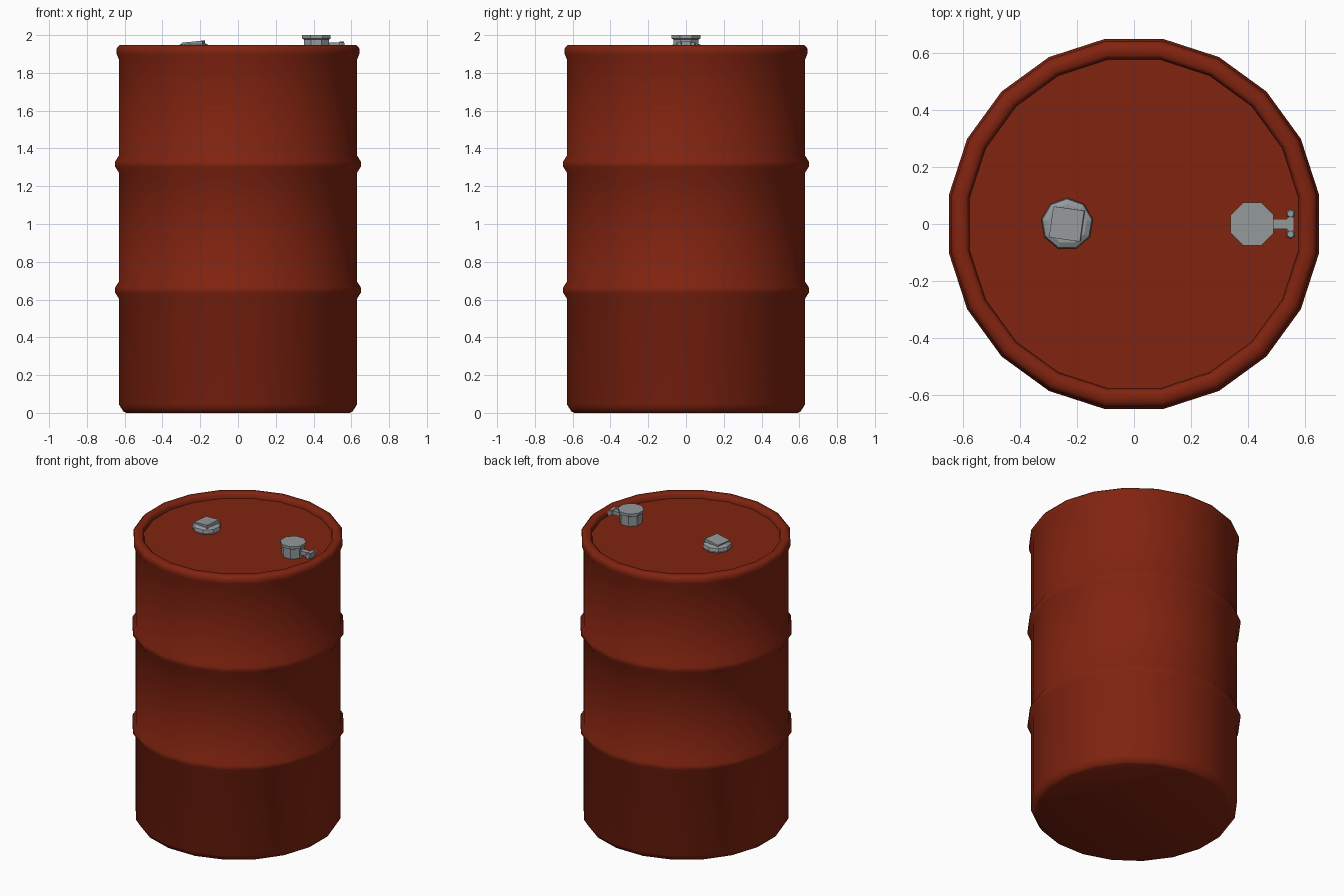
import bpy, bmesh, math
from mathutils import Matrix, Vector

cube = bpy.data.objects.get("Cube")
if cube:
    bpy.data.objects.remove(cube, do_unlink=True)


def material(name, rgb):
    m = bpy.data.materials.new(name)
    m.use_nodes = True
    m.diffuse_color = (*rgb, 1)
    m.node_tree.nodes["Principled BSDF"].inputs["Base Color"].default_value = (*rgb, 1)
    return m


red = material("rust red paint", (0.22, 0.017, 0.005))
steel = material("grey steel", (0.30, 0.32, 0.33))


def lathe(name, profile, sides, mat, centre=(0, 0), turn=0.5, smooth=None):
    """Revolve (radius, z) points about a vertical axis and cap both ends."""
    bm = bmesh.new()
    rings = []
    for r, z in profile:
        angles = [2 * math.pi * (i + turn) / sides for i in range(sides)]
        rings.append([bm.verts.new((centre[0] + r * math.cos(a),
                                    centre[1] + r * math.sin(a), z)) for a in angles])
    for low, high in zip(rings, rings[1:]):
        for i in range(sides):
            j = (i + 1) % sides
            bm.faces.new((low[i], low[j], high[j], high[i]))
    bm.faces.new(rings[0][::-1])
    bm.faces.new(rings[-1])
    return finish(bm, name, mat, smooth)


def finish(bm, name, mat, smooth=None):
    mesh = bpy.data.meshes.new(name)
    bm.to_mesh(mesh)
    bm.free()
    mesh.materials.append(mat)
    obj = bpy.data.objects.new(name, mesh)
    bpy.context.collection.objects.link(obj)
    if smooth:
        bpy.ops.object.select_all(action="DESELECT")
        obj.select_set(True)
        bpy.context.view_layer.objects.active = obj
        bpy.ops.object.shade_smooth_by_angle(angle=math.radians(smooth))
    return obj


def block(name, centre, size, mat, rotation=None):
    bm = bmesh.new()
    bmesh.ops.create_cube(bm, size=1)
    matrix = Matrix.Translation(Vector(centre)) @ (rotation or Matrix()) @ Matrix.Diagonal((*size, 1))
    bmesh.ops.transform(bm, matrix=matrix, verts=bm.verts)
    return finish(bm, name, mat)


# Drum shell: chamfered foot, two rolling hoops, rounded rim, sunken lid
BODY = 0.638


def hoop(z):
    return [(BODY, z - 0.045), (BODY + 0.02, z - 0.015),
            (BODY + 0.02, z + 0.015), (BODY, z + 0.045)]


shell = [(0.60, 0), (0.615, 0.008), (BODY, 0.045)]
shell += hoop(0.65) + hoop(1.317)
shell += [(BODY, 1.87), (0.65, 1.90), (0.65, 1.93), (0.635, 1.947),
          (0.60, 1.947), (0.588, 1.935), (0.585, 1.912)]
lathe("drum_shell", shell, 20, red, smooth=55)

# Small bung with a slightly tilted square boss
BUNG = (-0.235, 0)
lathe("bung_flange", [(0.085, 1.905), (0.092, 1.925), (0.088, 1.943), (0.07, 1.952)],
      9, steel, BUNG, turn=0.25)
tilt = Matrix.Rotation(math.radians(-6), 4, "Y") @ Matrix.Rotation(math.radians(-8), 4, "Z")
block("bung_boss", (BUNG[0], 0, 1.95), (0.11, 0.11, 0.032), steel, tilt)

# Tall cap with an overhanging lip
CAP = (0.415, 0)
lathe("vent_cap", [(0.072, 1.905), (0.072, 1.977), (0.082, 1.982), (0.082, 2.0)],
      8, steel, CAP)

# Side valve: stem, collar and crossbar with end knobs
block("valve_stem", (0.51, 0, 1.947), (0.07, 0.034, 0.026), steel)
block("valve_collar", (0.55, 0, 1.947), (0.024, 0.05, 0.036), steel)
block("valve_handle", (0.55, 0, 1.947), (0.014, 0.09, 0.016), steel)
for side, label in ((-1, "front"), (1, "back")):
    lathe("valve_knob_" + label, [(0.012, 1.933), (0.017, 1.94), (0.017, 1.954), (0.012, 1.961)],
          6, steel, (0.55, side * 0.036))
